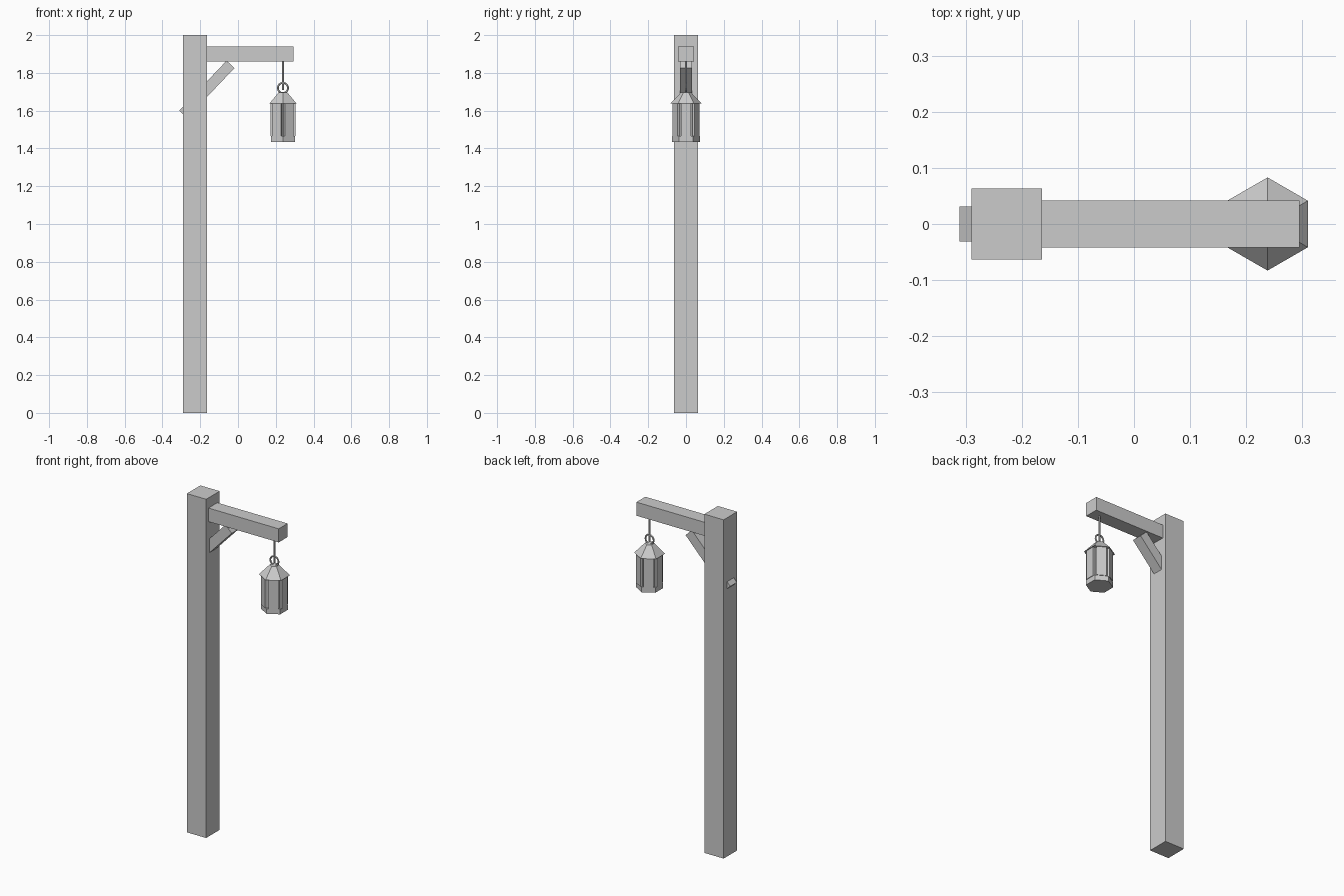
import bpy
from math import pi, cos, sin, radians

cube = bpy.data.objects.get("Cube")
if cube:
    bpy.data.objects.remove(cube, do_unlink=True)

GREY = (0.6, 0.6, 0.6, 1)
mat = bpy.data.materials.new("plain grey")
mat.use_nodes = True
mat.diffuse_color = GREY
mat.node_tree.nodes["Principled BSDF"].inputs["Base Color"].default_value = GREY


def finish(name):
    obj = bpy.context.object
    obj.name = name
    obj.data.materials.append(mat)
    return obj


def box(name, centre, size, rotation=(0, 0, 0)):
    bpy.ops.mesh.primitive_cube_add(size=1, location=centre, rotation=rotation)
    obj = finish(name)
    obj.scale = size
    return obj


def prism(name, sides, r_low, r_high, z_low, z_high):
    """Upright prism or frustum on the lantern axis."""
    bpy.ops.mesh.primitive_cone_add(
        vertices=sides, radius1=r_low, radius2=r_high, depth=z_high - z_low,
        location=(LANTERN_X, 0, (z_low + z_high) / 2))
    return finish(name)


LANTERN_X = 0.238

# Timber frame
box("post", (-0.227, 0, 1), (0.126, 0.126, 2))
box("beam", (0.06, 0, 1.9), (0.47, 0.083, 0.08))
box("brace", (-0.165, 0, 1.713), (0.364, 0.062, 0.057), (0, radians(-46.5), 0))

# Hanger and ring
prism("hanger_rod", 8, 0.006, 0.006, 1.71, 1.87)
bpy.ops.mesh.primitive_torus_add(
    location=(LANTERN_X, 0, 1.72), rotation=(pi / 2, 0, 0), major_segments=16,
    minor_segments=6, major_radius=0.027, minor_radius=0.005)
finish("hanging_ring")

# Lantern body
prism("lantern_base", 6, 0.073, 0.073, 1.435, 1.465)
prism("lantern_core", 6, 0.063, 0.063, 1.465, 1.64)
prism("lantern_roof", 6, 0.083, 0.026, 1.638, 1.697)

# Raised panel on each side of the lantern
for i in range(6):
    a = i * pi / 3
    box(f"lantern_panel_{i + 1}",
        (LANTERN_X + 0.06 * cos(a), 0.06 * sin(a), 1.5525),
        (0.014, 0.054, 0.175), (0, 0, a))
